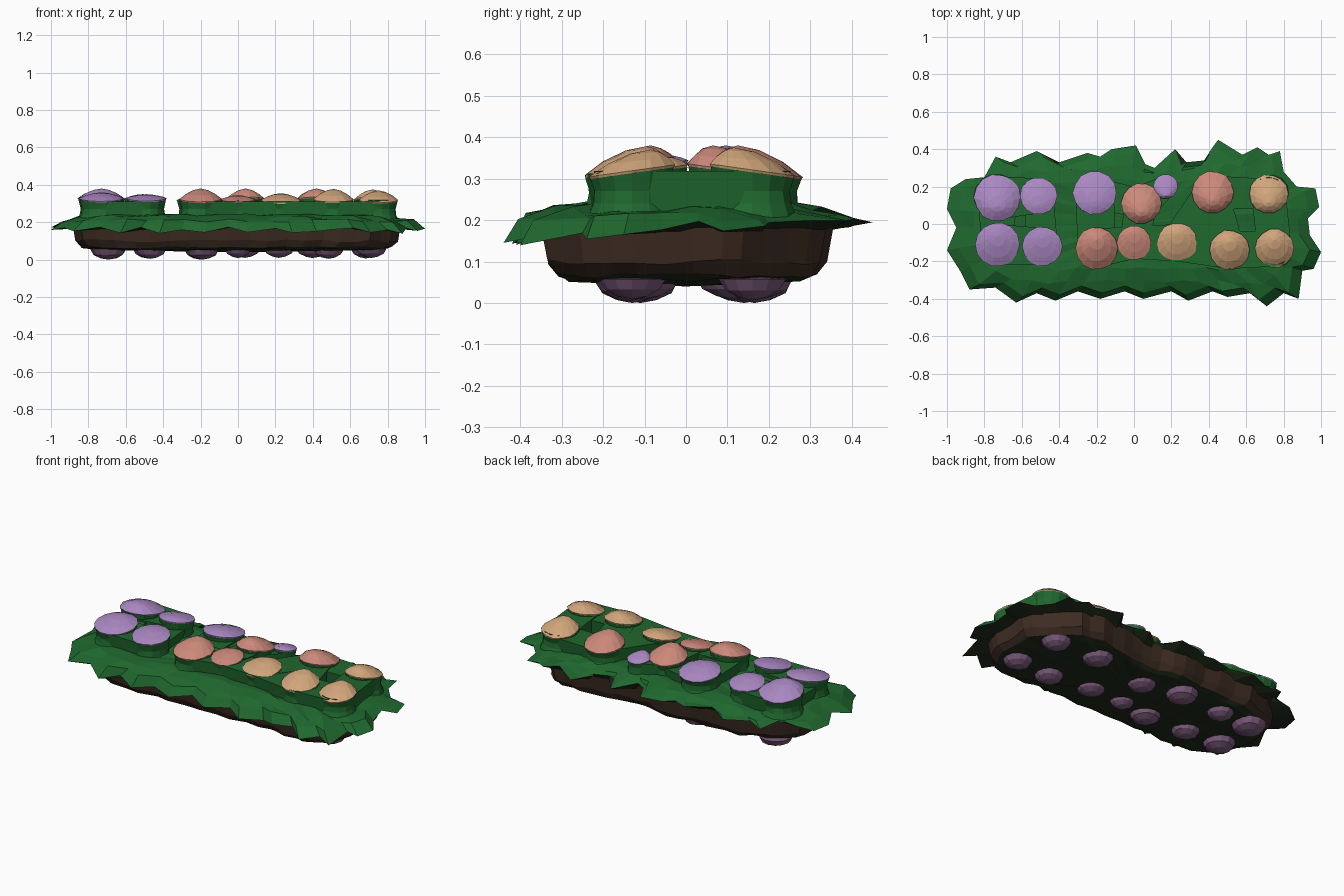
import bpy, bmesh, math, random
from mathutils import Vector

random.seed(4)
old = bpy.data.objects.get("Cube")
if old:
    bpy.data.objects.remove(old, do_unlink=True)


def material(name, *rgb):
    mat = bpy.data.materials.new(name)
    mat.use_nodes = True
    mat.diffuse_color = (*rgb, 1)
    mat.node_tree.nodes["Principled BSDF"].inputs["Base Color"].default_value = (*rgb, 1)
    return mat


PURPLE = material("lilac petals", .4, .245, .54)
PINK = material("coral petals", .6, .25, .195)
ORANGE = material("peach petals", .64, .38, .2)
GREEN = material("leaf green", .014, .14, .028)
BROWN = material("soil brown", .047, .025, .016)
DARK = material("shaded soil", .015, .024, .011)
ROOT = material("root plum", .2, .105, .2)


def finish(name, bm, *mats):
    bmesh.ops.recalc_face_normals(bm, faces=bm.faces)
    mesh = bpy.data.meshes.new(name)
    bm.to_mesh(mesh)
    bm.free()
    for mat in mats:
        mesh.materials.append(mat)
    obj = bpy.data.objects.new(name, mesh)
    bpy.context.collection.objects.link(obj)


def loft(bm, rings, start, end):
    """Bridge rings of points, closing both ends with a fan to a given point."""
    loops = [[bm.verts.new(p) for p in ring] for ring in rings]
    n = len(loops[0])
    bands = []
    for a, b in zip(loops, loops[1:]):
        bands.append([bm.faces.new((a[i], a[(i + 1) % n], b[(i + 1) % n], b[i]))
                      for i in range(n)])
    for loop, point in ((loops[0], start), (loops[-1], end)):
        tip = bm.verts.new(point)
        bands.append([bm.faces.new((loop[i], loop[(i + 1) % n], tip)) for i in range(n)])
    return bands


def circle(x, y, z, r, slope=0, n=14, jitter=0):
    """Ring around a point, leaning up towards the middle of the bed."""
    ring = []
    for i in range(n):
        a = math.tau * i / n
        k = r * (1 + random.uniform(-jitter, jitter))
        dy = k * math.sin(a)
        lean = -slope * dy * (1 if y > 0 else -1)
        ring.append(Vector((x + k * math.cos(a), y + dy, z + lean)))
    return ring


# Ragged leaf outline, in hundredths, clockwise from the left end
OUTLINE = [(-98, 19), (-90, 24), (-80, 25), (-74, 36), (-66, 33), (-52, 39), (-40, 33),
           (-25, 38), (-18, 36), (-12, 40), (1, 42), (6, 32), (11, 30), (22, 40), (28, 33),
           (38, 34), (45, 45), (58, 37), (66, 41), (72, 37), (78, 39), (80, 28), (87, 20),
           (97, 19), (99, 9), (93, 3), (94, -6), (100, -15), (96, -24), (90, -25),
           (88, -40), (80, -37), (71, -44), (62, -37), (50, -39), (42, -36), (29, -41),
           (20, -36), (5, -40), (-5, -36), (-18, -40), (-30, -36), (-42, -41), (-52, -37),
           (-63, -42), (-74, -34), (-88, -35), (-93, -25), (-100, -14), (-95, -2), (-100, 8)]
edge = [Vector((x, y, 0)) / 100 for x, y in OUTLINE]
count = len(edge)
soft = [(edge[i - 1] + edge[i] + edge[(i + 1) % count]) / 3 for i in range(count)]


def scaled(points, sx, sy, z, wobble=0.0):
    return [Vector((p.x * sx, p.y * sy, z + random.uniform(-wobble, wobble))) for p in points]


# Soil bed with a darker underside
bm = bmesh.new()
bands = loft(bm, [scaled(soft, .78, .7, .055, .005), scaled(soft, .85, .77, .066, .006),
                  scaled(soft, .885, .83, .1, .008), scaled(soft, .9, .87, .19)],
             start=(0, 0, .04), end=(0, 0, .2))
for f in bands[0] + bands[3]:
    f.material_index = 1
finish("soil_bed", bm, BROWN, DARK)

# Leaf skirt with a shaded underside, drooping more at the front than at the back
bm = bmesh.new()
tips = []
for p, s in zip(edge, soft):
    reach = p.length - s.length
    tips.append(Vector((p.x, p.y, .18 + .06 * p.y - .4 * reach + random.uniform(-.01, .01))))
bands = loft(bm, [scaled(soft, .84, .82, .17), tips, scaled(edge, .94, .92, .208, .01),
                  scaled(soft, .87, .8, .224, .012), scaled(soft, .75, .62, .24, .006)],
             start=(0, 0, .19), end=(0, 0, .235))
for f in bands[0]:
    f.material_index = 1
finish("leaf_skirt", bm, GREEN, DARK)

# Flowers: x, y, radius, rim height, top height, petals
FLOWERS = [(-.73, .14, .122, .325, .38, PURPLE), (-.51, .15, .098, .322, .35, PURPLE),
           (-.73, -.11, .115, .325, .36, PURPLE), (-.49, -.12, .104, .325, .35, PURPLE),
           (-.21, .165, .114, .315, .35, PURPLE), (.17, .2, .064, .305, .335, PURPLE),
           (-.2, -.13, .112, .322, .38, PINK), (0, -.1, .09, .318, .345, PINK),
           (.04, .11, .106, .318, .38, PINK), (.42, .17, .11, .316, .38, PINK),
           (.23, -.1, .105, .316, .355, ORANGE), (.51, -.14, .105, .32, .378, ORANGE),
           (.75, -.13, .102, .316, .37, ORANGE), (.72, .16, .102, .318, .375, ORANGE)]

for x, y, r, base, top, petals in FLOWERS:
    tilt = .14
    inward = -.045 if y > 0 else .045
    rise = top - base

    # Leafy stem: spreading foot, narrow neck and a wide rim under the bloom
    bm = bmesh.new()
    loft(bm, [circle(x, y, .2, r * 1.1), circle(x, y, .24, r * .94, 0, 14, .04),
              circle(x, y, .27, r * .91), circle(x, y, base - .003, r * 1.01, tilt)],
         start=(x, y, .2), end=(x, y, base))
    finish("flower_stem", bm, GREEN)

    # Shallow bloom with its peak set towards the middle of the bed
    bm = bmesh.new()
    loft(bm, [circle(x, y, base - .004, r, tilt),
              circle(x, y, base + .003, r * 1.02, tilt, 14, .03),
              circle(x, y + inward * .3, base + rise * .5, r * .72, tilt * .75, 14, .04),
              circle(x, y + inward * .7, base + rise * .85, r * .36, tilt * .35, 14, .05)],
         start=(x, y, base - .004), end=(x, y + inward, top))
    finish("flower_bloom", bm, petals)

    # Shallow root nub below the bed, under every full-size flower
    if r > .08:
        bm = bmesh.new()
        low = 0 if r > .11 else random.uniform(.003, .014)
        nx, nub = x * .95, r * .8
        loft(bm, [circle(nx, y, low + .007, nub * .42, 0, 12, .05),
                  circle(nx, y, low + .024, nub * .8, 0, 12, .04),
                  circle(nx, y, .058, nub, 0, 12)],
             start=(nx, y, low), end=(nx, y, .065))
        finish("root_nub", bm, ROOT)

# Foliage joining neighbouring stems: first flower, second flower, top height, width
LINKS = [(0, 1, .31, .95), (2, 3, .312, .95), (0, 2, .3, .8), (1, 3, .29, .8),
         (4, 6, .3, .9), (4, 8, .29, .75), (6, 7, .31, .95), (7, 10, .31, .95),
         (10, 11, .31, .95), (11, 12, .312, .95), (7, 8, .315, .85), (8, 5, .3, .9),
         (9, 10, .312, .85), (9, 11, .312, .8), (12, 13, .318, .9), (9, 13, .305, .8)]
for a, b, height, width in LINKS:
    bm = bmesh.new()
    for x, y, r, *rest in (FLOWERS[a], FLOWERS[b]):
        for z, k in ((.21, .87), (height, 1)):
            for p in circle(x, y, z, r * k * width, 0, 12):
                bm.verts.new(p)
    hull = bmesh.ops.convex_hull(bm, input=bm.verts)
    loose = {g for g in hull["geom_interior"] if isinstance(g, bmesh.types.BMVert)}
    bmesh.ops.delete(bm, geom=list(loose), context="VERTS")
    finish("foliage_link", bm, GREEN)
